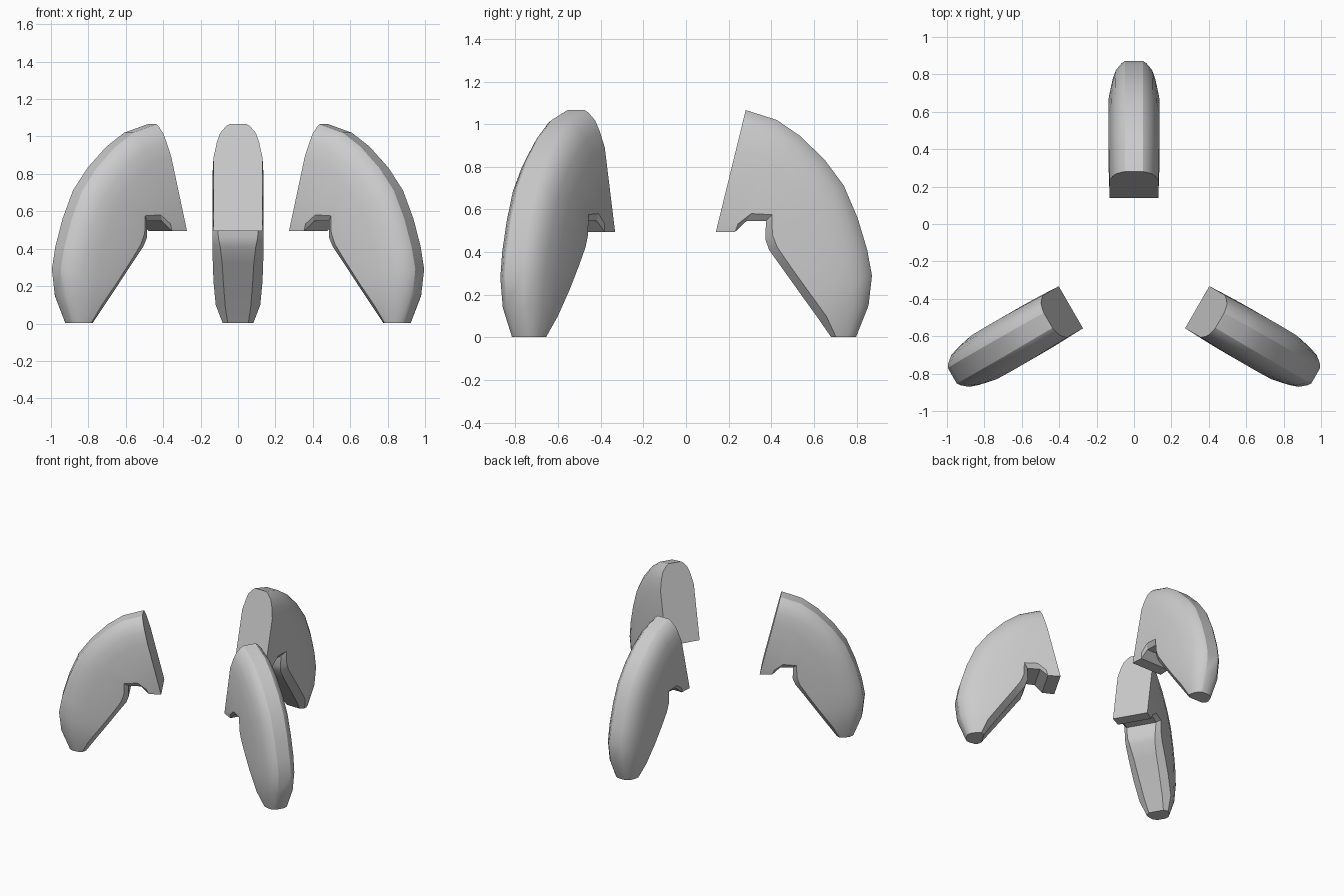
import bpy, bmesh, math
from mathutils import Matrix

if "Cube" in bpy.data.objects:
    bpy.data.objects.remove(bpy.data.objects["Cube"])

CENTER_Y = -0.25

# Side-profile stations: outer (y, z), inner (y, z), half width, inner-edge half width
STATIONS = [
    ((.28, 1.066), (.14, .495), .130, .130),
    ((.425, 1.02), (.23, .495), .134, .125),
    ((.535, .945), (.285, .547), .136, .115),
    ((.65, .833), (.375, .547), .137, .110),
    ((.74, .712), (.372, .46), .137, .105),
    ((.805, .56), (.39, .41), .136, .095),
    ((.85, .41), (.45, .326), .135, .085),
    ((.872, .29), (.53, .214), .131, .078),
    ((.856, .15), (.62, .089), .119, .068),
    ((.797, .002), (.68, .002), .082, .055),
]
# Rounded back of the cross-section: depth from outer edge, share of half width
ROUNDING = [(0, .36), (.012, .50), (.05, .74), (.10, .87), (.18, 1.0)]


def section(outer, inner, w, w_in):
    """Closed ring of points across the claw at one station."""
    length = math.dist(outer, inner)
    scale = min(1, .62 * length / .18)
    half = [(d * scale, w * f) for d, f in ROUNDING]
    half += [(length - min(.04, .2 * length), w), (length, w_in)]
    ring = []
    for side, pts in ((1, half), (-1, half[::-1])):
        for d, x in pts:
            t = d / length
            ring.append((side * x,
                         outer[0] + (inner[0] - outer[0]) * t - CENTER_Y,
                         outer[1] + (inner[1] - outer[1]) * t))
    return ring


def make_claw(name, angle):
    bm = bmesh.new()
    rings = [[bm.verts.new(p) for p in section(*s)] for s in STATIONS]
    n = len(rings[0])
    for a, b in zip(rings, rings[1:]):
        for i in range(n):
            j = (i + 1) % n
            bm.faces.new((a[i], a[j], b[j], b[i]))
    # flat inner face and flat foot
    bm.faces.new(rings[0])
    bm.faces.new(rings[-1])
    bmesh.ops.recalc_face_normals(bm, faces=bm.faces)
    # turn about the shared centre of the three claws
    bm.transform(Matrix.Translation((0, CENTER_Y, 0)) @ Matrix.Rotation(angle, 4, 'Z'))
    mesh = bpy.data.meshes.new(name)
    bm.to_mesh(mesh)
    bm.free()
    obj = bpy.data.objects.new(name, mesh)
    bpy.context.collection.objects.link(obj)
    bpy.ops.object.select_all(action='DESELECT')
    obj.select_set(True)
    bpy.context.view_layer.objects.active = obj
    bpy.ops.object.shade_smooth_by_angle(angle=math.radians(25))


# Three identical claws, 120 degrees apart
for k, name in enumerate(("back_claw", "left_claw", "right_claw")):
    make_claw(name, k * math.tau / 3)
